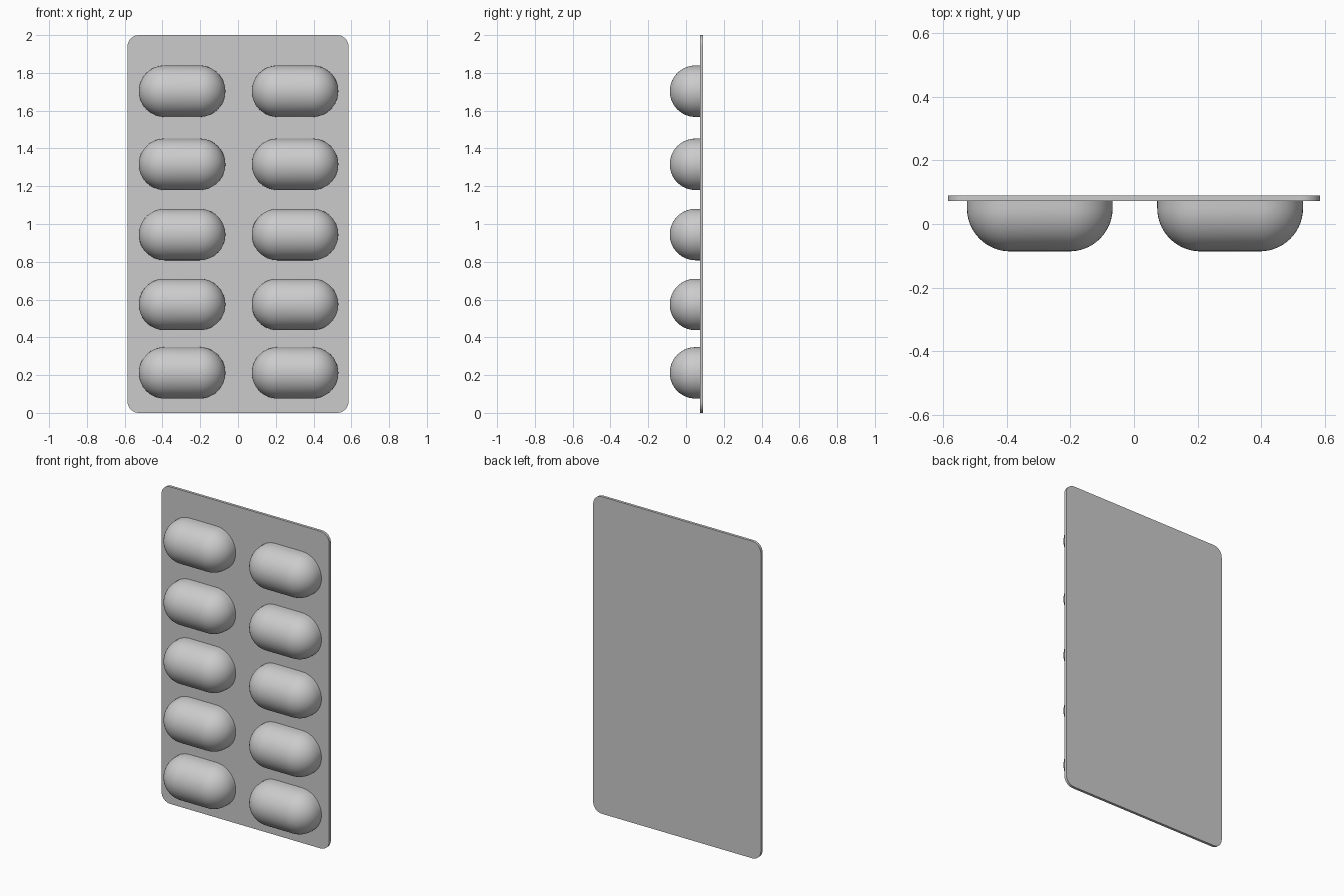
import bpy, bmesh
from math import sin, cos, pi

cube = bpy.data.objects.get("Cube")
if cube:
    bpy.data.objects.remove(cube, do_unlink=True)

grey = bpy.data.materials.new("light_grey")
grey.use_nodes = True
grey.diffuse_color = (0.6, 0.6, 0.6, 1)
grey.node_tree.nodes["Principled BSDF"].inputs["Base Color"].default_value = (0.6, 0.6, 0.6, 1)


def rounded_outline(half_x, half_z, radius, steps):
    """Rounded rectangle in the xz plane; half sizes measure to the corner centres."""
    points = []
    for corner, (sx, sz) in enumerate([(1, 1), (-1, 1), (-1, -1), (1, -1)]):
        for i in range(steps + 1):
            a = (corner + i / steps) * pi / 2
            points.append((sx * half_x + radius * cos(a), sz * half_z + radius * sin(a)))
    return points


def loft(name, sections, location, cap_back):
    """Skin matching (y, outline) sections, back to front."""
    bm = bmesh.new()
    rings = [[bm.verts.new((x, y, z)) for x, z in outline] for y, outline in sections]
    count = len(rings[0])
    for back, front in zip(rings, rings[1:]):
        for i in range(count):
            j = (i + 1) % count
            bm.faces.new((back[i], back[j], front[j], front[i]))
    if cap_back:
        bm.faces.new(rings[0])
        bm.faces.new(rings[-1])
    bmesh.ops.remove_doubles(bm, verts=bm.verts, dist=0.0001)
    bmesh.ops.dissolve_degenerate(bm, edges=bm.edges, dist=0.0001)
    bmesh.ops.recalc_face_normals(bm, faces=bm.faces)
    # An open shell must face outward, toward the front
    if sum(f.normal.y * f.calc_area() for f in bm.faces) > 0.001:
        bmesh.ops.reverse_faces(bm, faces=bm.faces)
    mesh = bpy.data.meshes.new(name)
    bm.to_mesh(mesh)
    bm.free()
    mesh.materials.append(grey)
    obj = bpy.data.objects.new(name, mesh)
    bpy.context.collection.objects.link(obj)
    obj.location = location
    bpy.ops.object.select_all(action="DESELECT")
    obj.select_set(True)
    bpy.context.view_layer.objects.active = obj
    bpy.ops.object.shade_smooth_by_angle(angle=pi / 6)
    return obj


# Backing sheet with rounded corners
BACK, SHEET_FRONT = 0.09, 0.073
sheet = rounded_outline(0.525, 0.94, 0.06, 8)
loft("backing_sheet", [(BACK, sheet), (SHEET_FRONT, sheet)], (0, 0, 1), True)

# Capsule blisters: short straight wall, then a rounded dome
RADIUS, HALF_STRAIGHT, DOME_BASE, RINGS = 0.136, 0.093, 0.05, 14
sections = [(SHEET_FRONT + 0.004, rounded_outline(HALF_STRAIGHT, 0, RADIUS, 12))]
for k in range(RINGS + 1):
    a = k / RINGS * pi / 2
    sections.append((DOME_BASE - RADIUS * sin(a),
                     rounded_outline(HALF_STRAIGHT, 0, RADIUS * cos(a), 12)))

for side, x in (("right", -0.296), ("left", 0.302)):
    for row, z in enumerate((0.212, 0.574, 0.944, 1.316, 1.703), 1):
        loft(f"blister_{side}_{row}", sections, (x, 0, z), False)
